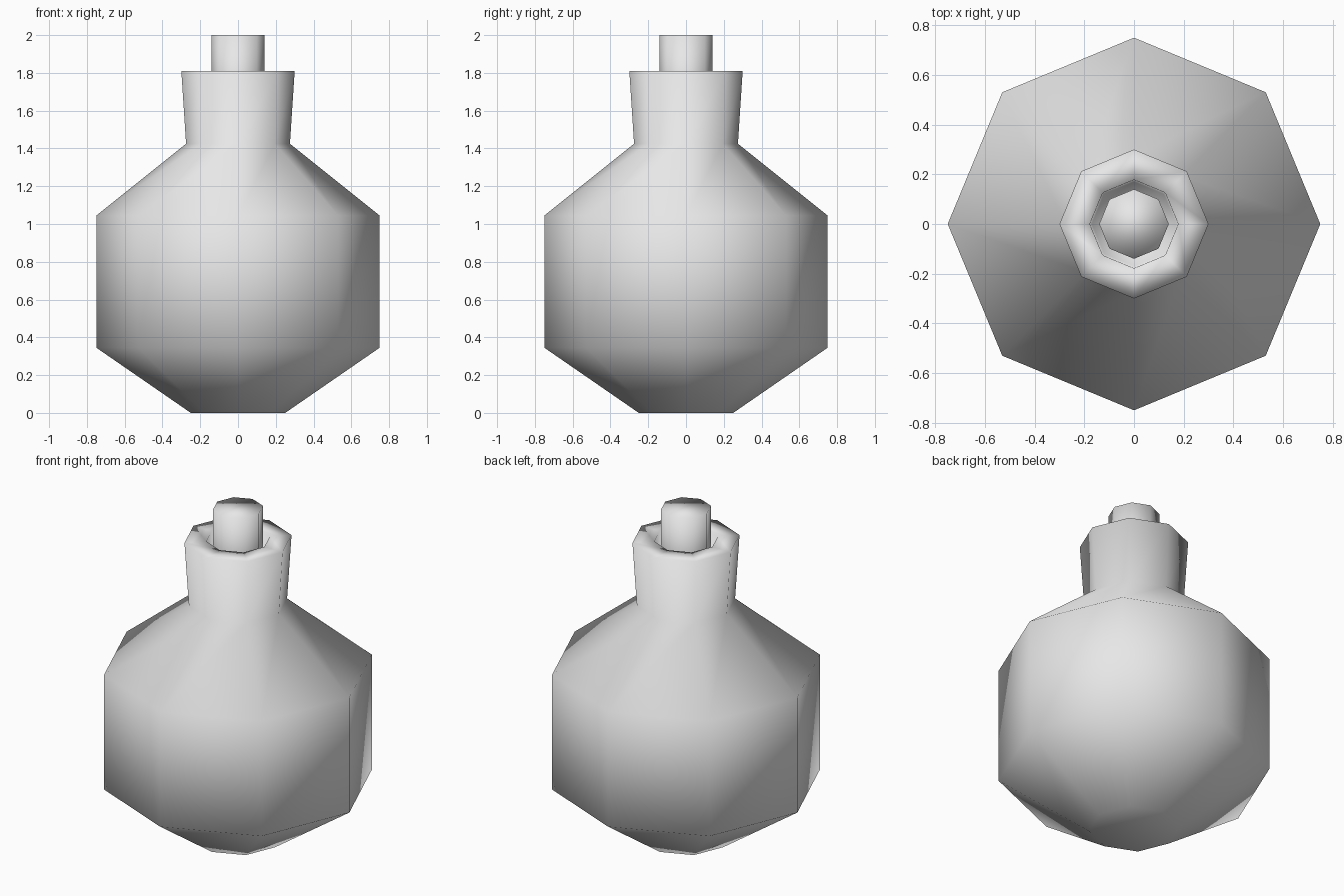
import bpy
import bmesh
from math import cos, sin, pi

SIDES = 8

cube = bpy.data.objects.get("Cube")
if cube:
    bpy.data.objects.remove(cube, do_unlink=True)


def make_material(name, color):
    mat = bpy.data.materials.new(name)
    mat.use_nodes = True
    mat.diffuse_color = color
    mat.node_tree.nodes["Principled BSDF"].inputs["Base Color"].default_value = color
    return mat


def lathe(name, profile, mat):
    """Spin (radius, height) points into a closed, smooth eight-sided solid."""
    bm = bmesh.new()
    rings = []
    for radius, z in profile:
        rings.append([bm.verts.new((radius * cos(2 * pi * i / SIDES),
                                    radius * sin(2 * pi * i / SIDES), z))
                      for i in range(SIDES)])
    for low, high in zip(rings, rings[1:]):
        for i in range(SIDES):
            j = (i + 1) % SIDES
            bm.faces.new((low[i], low[j], high[j], high[i]))
    # Caps at both ends of the profile
    bm.faces.new(rings[0][::-1])
    bm.faces.new(rings[-1])
    for face in bm.faces:
        face.smooth = True
    mesh = bpy.data.meshes.new(name)
    bm.to_mesh(mesh)
    bm.free()
    mesh.materials.append(mat)
    obj = bpy.data.objects.new(name, mesh)
    bpy.context.collection.objects.link(obj)
    return obj


grey = make_material("light grey", (0.8, 0.8, 0.8, 1))

# Flask body, flared neck and the recess inside the neck
lathe("flask", [(0.25, 0), (0.75, 0.345), (0.75, 1.045), (0.275, 1.425),
                (0.30, 1.81), (0.178, 1.81), (0.17, 1.43)], grey)

# Stopper standing in the neck
lathe("stopper", [(0.14, 1.5), (0.14, 2.0)], grey)
